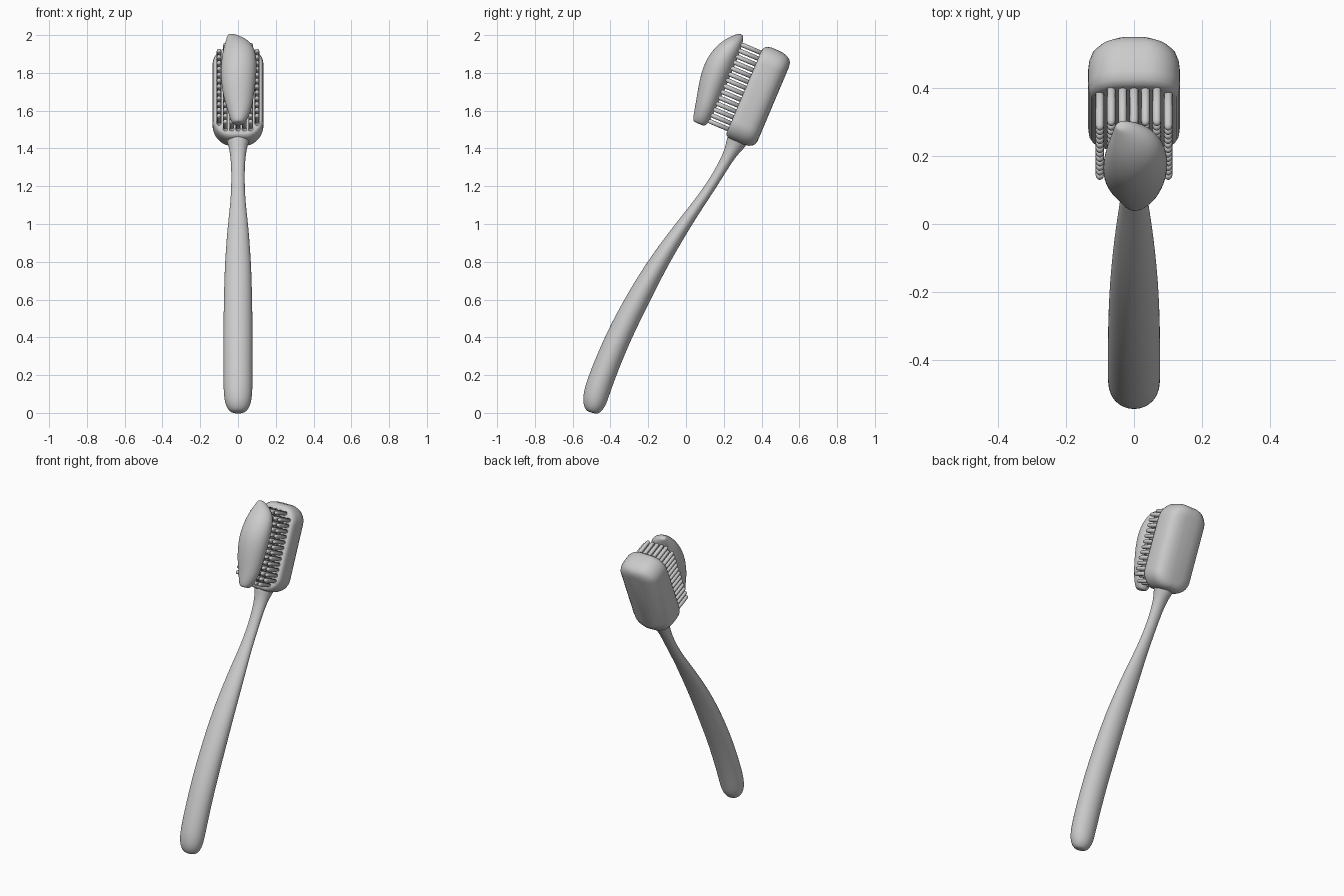
import bpy, bmesh, math
from mathutils import Vector

# Tilted frame of the head: U runs along it, N points out of the bristle face
ORIGIN = Vector((0, 0.21, 1.47))
U = Vector((0, 0.39, 0.921))
N = Vector((0, -0.921, 0.39))
X = Vector((1, 0, 0))


def local(x, s, n):
    return ORIGIN + X * x + U * s + N * n


def add_loft(bm, rings):
    rows = [[bm.verts.new(p) for p in ring] for ring in rings]
    k = len(rows[0])
    for a, b in zip(rows, rows[1:]):
        for i in range(k):
            j = (i + 1) % k
            bm.faces.new((a[i], a[j], b[j], b[i]))
    bm.faces.new(rows[0][::-1])
    bm.faces.new(rows[-1])


def finish(name, bm, levels=0):
    bmesh.ops.recalc_face_normals(bm, faces=bm.faces)
    mesh = bpy.data.meshes.new(name)
    bm.to_mesh(mesh)
    bm.free()
    for p in mesh.polygons:
        p.use_smooth = True
    ob = bpy.data.objects.new(name, mesh)
    bpy.context.collection.objects.link(ob)
    if levels:
        m = ob.modifiers.new("smooth", 'SUBSURF')
        m.levels = m.render_levels = levels
    return ob


def oval(center, a, b, ra, rb, k=16):
    return [center + a * ra * math.cos(t) + b * rb * math.sin(t)
            for t in (2 * math.pi * i / k for i in range(k))]


# Handle and neck: y, z, half width, half depth
path = [(-0.497, 0.000, 0.025, 0.022), (-0.494, 0.010, 0.048, 0.042),
        (-0.487, 0.045, 0.069, 0.062), (-0.476, 0.10, 0.078, 0.070),
        (-0.442, 0.20, 0.079, 0.070), (-0.36, 0.40, 0.079, 0.068),
        (-0.257, 0.60, 0.077, 0.064), (-0.145, 0.80, 0.071, 0.053),
        (-0.01, 1.00, 0.055, 0.038), (0.062, 1.10, 0.042, 0.031),
        (0.132, 1.20, 0.036, 0.028), (0.193, 1.30, 0.036, 0.029),
        (0.237, 1.38, 0.043, 0.036), (0.265, 1.43, 0.056, 0.055),
        (0.285, 1.475, 0.075, 0.062)]
rings = []
for i, (y, z, w, d) in enumerate(path):
    p, q = path[max(i - 1, 0)], path[min(i + 1, len(path) - 1)]
    side = Vector((0, q[1] - p[1], -(q[0] - p[0]))).normalized()
    rings.append(oval(Vector((0, y, z)), X, side, w, d))
bm = bmesh.new()
add_loft(bm, rings)
finish("handle", bm, 2)


# Head: stacked rounded outlines from the bristle face to the domed back
def outline(hw, s0, s1, r, n):
    pts = []
    for cx, cs, a0 in ((hw - r, s1 - r, 0), (r - hw, s1 - r, 90),
                       (r - hw, s0 + r, 180), (hw - r, s0 + r, 270)):
        for i in range(9):
            a = math.radians(a0 + i * 90 / 8)
            pts.append(local(cx + r * math.cos(a), cs + r * math.sin(a), n))
    return pts


layers = [(0.118, 0.012, 0.488, 0.085, 0.0), (0.126, 0.003, 0.502, 0.093, -0.004),
          (0.132, -0.006, 0.514, 0.098, -0.016), (0.135, -0.01, 0.522, 0.10, -0.04),
          (0.135, -0.01, 0.522, 0.10, -0.085), (0.132, -0.008, 0.52, 0.098, -0.11),
          (0.122, -0.004, 0.513, 0.09, -0.135), (0.102, 0.006, 0.502, 0.075, -0.152),
          (0.075, 0.018, 0.488, 0.06, -0.163), (0.04, 0.04, 0.46, 0.035, -0.168)]
bm = bmesh.new()
add_loft(bm, [outline(*l) for l in layers])
head = finish("head", bm)

# Bristles: round-tipped pegs filling a rounded outline
bm = bmesh.new()
for row in range(14):
    for col in range(7):
        x = (col - 3) * 0.0335
        s = 0.035 + row * 0.0338
        cx = max(abs(x) - 0.04, 0)
        cs = max(abs(s - 0.2547) - 0.16, 0)
        if math.hypot(cx, cs) > 0.078:
            continue
        prof = [(-0.02, 0.0125), (0.1, 0.0125), (0.109, 0.0105), (0.114, 0.005)]
        add_loft(bm, [oval(local(x, s, n), X, U, r, r, 10) for n, r in prof])
finish("bristles", bm)

# Toothpaste: s, centre x, low n, high n, half width
blob = [(0.0, 0.002, 0.13, 0.178, 0.018), (0.004, 0.002, 0.118, 0.19, 0.032),
        (0.03, 0.004, 0.108, 0.199, 0.048), (0.08, 0.008, 0.103, 0.21, 0.064),
        (0.144, 0.003, 0.10, 0.226, 0.081), (0.242, 0.002, 0.098, 0.249, 0.095),
        (0.338, 0.005, 0.098, 0.254, 0.098), (0.426, 0.006, 0.10, 0.228, 0.086),
        (0.48, -0.004, 0.106, 0.191, 0.062), (0.511, -0.025, 0.114, 0.16, 0.033),
        (0.524, -0.038, 0.122, 0.146, 0.014)]
bm = bmesh.new()
add_loft(bm, [oval(local(x, s, (lo + hi) / 2), X, N, w, (hi - lo) / 2)
              for s, x, lo, hi, w in blob])
finish("toothpaste", bm, 2)
